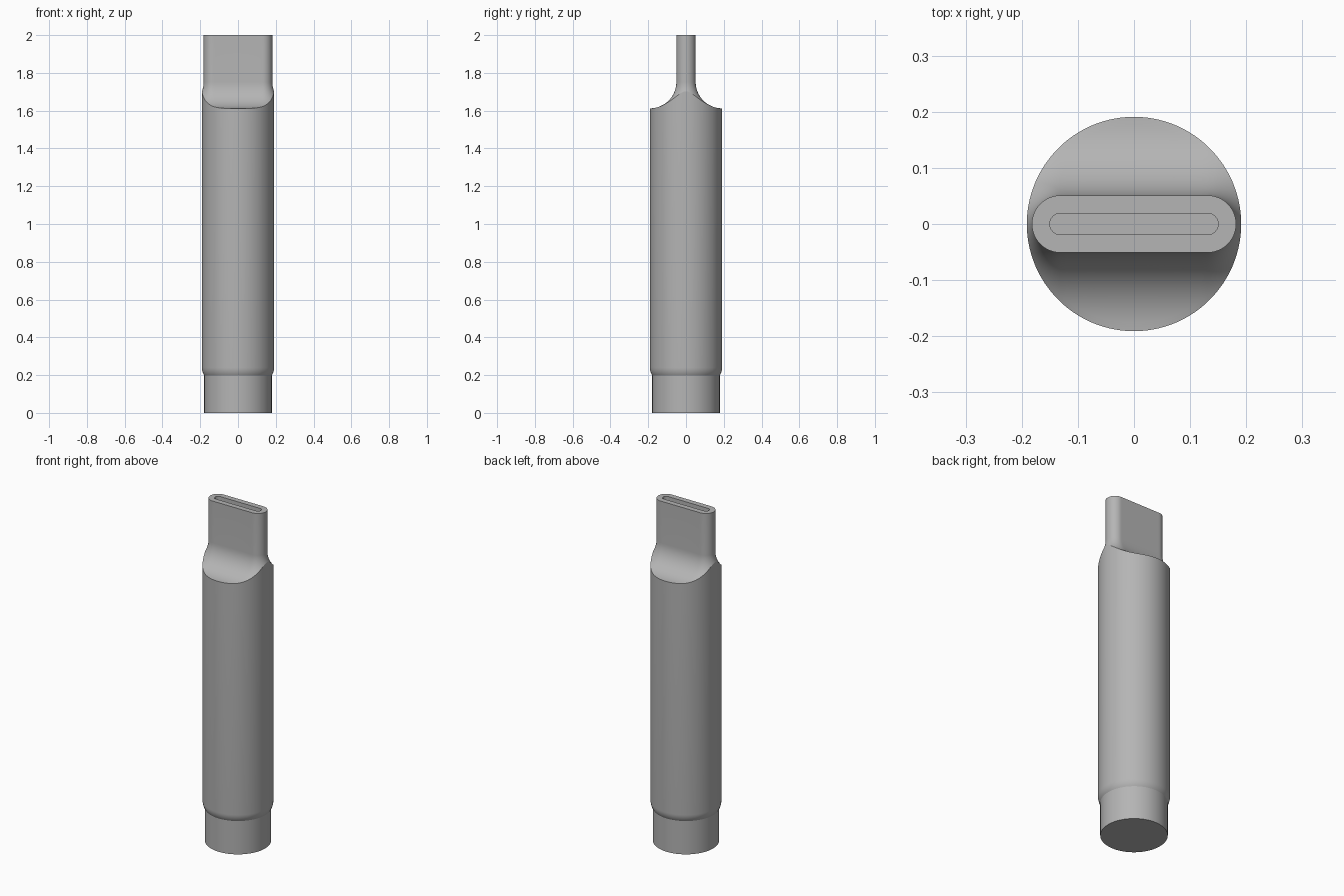
import bpy, bmesh, math
from mathutils import Vector

cube = bpy.data.objects.get("Cube")
if cube:
    bpy.data.objects.remove(cube)

BODY_R, FOOT_R = 0.191, 0.179       # barrel and spigot radii
TIP_X, TIP_R = 0.131, 0.051         # flat tip: half straight length, end radius
SLOT_X, SLOT_R = 0.131, 0.019
FLARE_TOP, FLARE_R = 1.752, 0.14    # concave shoulder below the tip
SLOT_FLOOR = 1.75
SEGS = 24

# One colour for the whole piece
mat = bpy.data.materials.new("grey plastic")
mat.use_nodes = True
grey = (0.46, 0.46, 0.46, 1)
mat.diffuse_color = grey
mat.node_tree.nodes["Principled BSDF"].inputs["Base Color"].default_value = grey

# Columns around the rounded slot outline: (centre factor along x, normal)
columns = []
for side in (1, -1):
    for i in range(SEGS + 1):
        a = math.pi * (i / SEGS - 0.5)
        columns.append((side, Vector((side * math.cos(a), side * math.sin(a)))))
    for i in range(1, SEGS):
        columns.append((side * (1 - 2 * i / SEGS), Vector((0, side))))


def outline(half, radius):
    return [Vector((f * half, 0)) + n * radius for f, n in columns]


def level(points, z):
    return [(p.x, p.y, z) for p in points]


tip = outline(TIP_X, TIP_R)
slot = outline(SLOT_X, SLOT_R)

# Distance each column flares outward before it meets the barrel
reach = []
for p, (f, n) in zip(tip, columns):
    b = p.dot(n)
    reach.append(-b + math.sqrt(b * b - p.length_squared + BODY_R ** 2))
rim = [p + n * d for p, (f, n), d in zip(tip, columns, reach)]
around = [p.normalized() for p in rim]

# Slot, flat tip and flare
rings = [level(slot, SLOT_FLOOR), level(slot, 2), level(tip, 2)]
STEPS = 14
for k in range(STEPS + 1):
    ring = []
    for p, (f, n), d in zip(tip, columns, reach):
        t = math.acos(1 - min(d / FLARE_R, 1)) * k / STEPS
        q = p + n * FLARE_R * (1 - math.cos(t))
        ring.append((q.x, q.y, FLARE_TOP - FLARE_R * math.sin(t)))
    rings.append(ring)

# Barrel, rounded lower shoulder and spigot
ROUND = 0.08
turn = math.acos(1 - (BODY_R - FOOT_R) / ROUND)
for k in range(7):
    t = turn * k / 6
    r = BODY_R - ROUND * (1 - math.cos(t))
    rings.append(level([u * r for u in around], 0.24 - ROUND * math.sin(t)))
rings.append(level([u * FOOT_R for u in around], 0))

bm = bmesh.new()
loops = [[bm.verts.new(c) for c in ring] for ring in rings]
count = len(columns)
for upper, lower in zip(loops, loops[1:]):
    for i in range(count):
        j = (i + 1) % count
        bm.faces.new((upper[i], lower[i], lower[j], upper[j]))
bm.faces.new(loops[0])
bm.faces.new(loops[-1][::-1])
bmesh.ops.recalc_face_normals(bm, faces=bm.faces)

mesh = bpy.data.meshes.new("nozzle_tube")
bm.to_mesh(mesh)
bm.free()
mesh.materials.append(mat)
tube = bpy.data.objects.new("nozzle_tube", mesh)
bpy.context.collection.objects.link(tube)
bpy.ops.object.select_all(action="DESELECT")
tube.select_set(True)
bpy.context.view_layer.objects.active = tube
bpy.ops.object.shade_smooth_by_angle(angle=math.radians(18))
